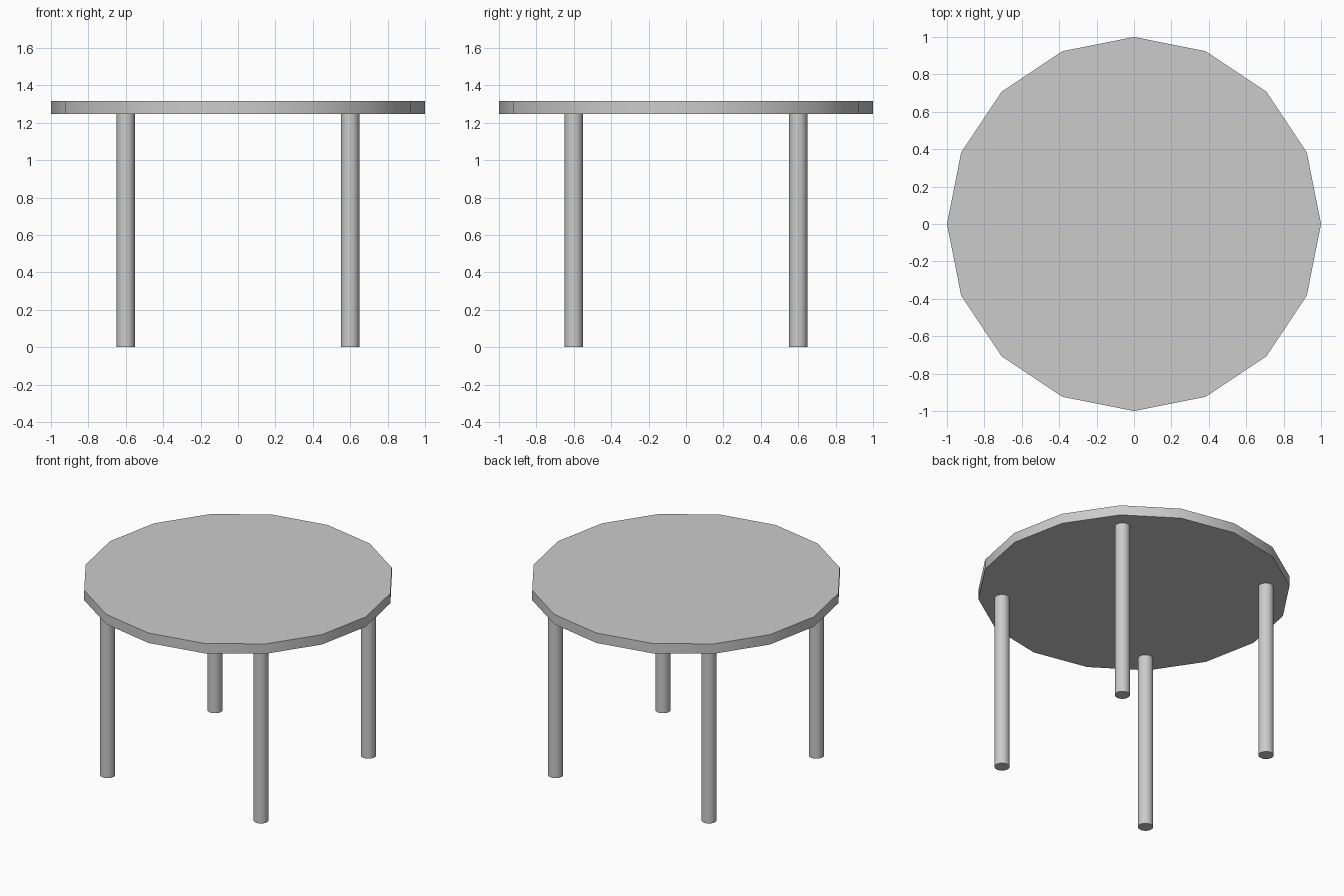
import bpy
import math

if "Cube" in bpy.data.objects:
    bpy.data.objects.remove(bpy.data.objects["Cube"])

TOP_Z, UNDER_Z = 1.316, 1.246
LEG_OFFSET, LEG_RADIUS = 0.6, 0.049


def cylinder(name, radius, z0, z1, x=0, y=0, sides=16):
    bpy.ops.mesh.primitive_cylinder_add(
        vertices=sides, radius=radius, depth=z1 - z0,
        location=(x, y, (z0 + z1) / 2))
    obj = bpy.context.object
    obj.name = name
    bpy.ops.object.shade_smooth_by_angle(angle=math.radians(30))
    return obj


# Sixteen-sided round top
cylinder("table_top", 1.0, UNDER_Z, TOP_Z)

# Four straight round legs
for depth_name, sy in (("front", -1), ("back", 1)):
    for side_name, sx in (("left", -1), ("right", 1)):
        cylinder(f"{depth_name}_{side_name}_leg", LEG_RADIUS, 0, UNDER_Z,
                 sx * LEG_OFFSET, sy * LEG_OFFSET)
